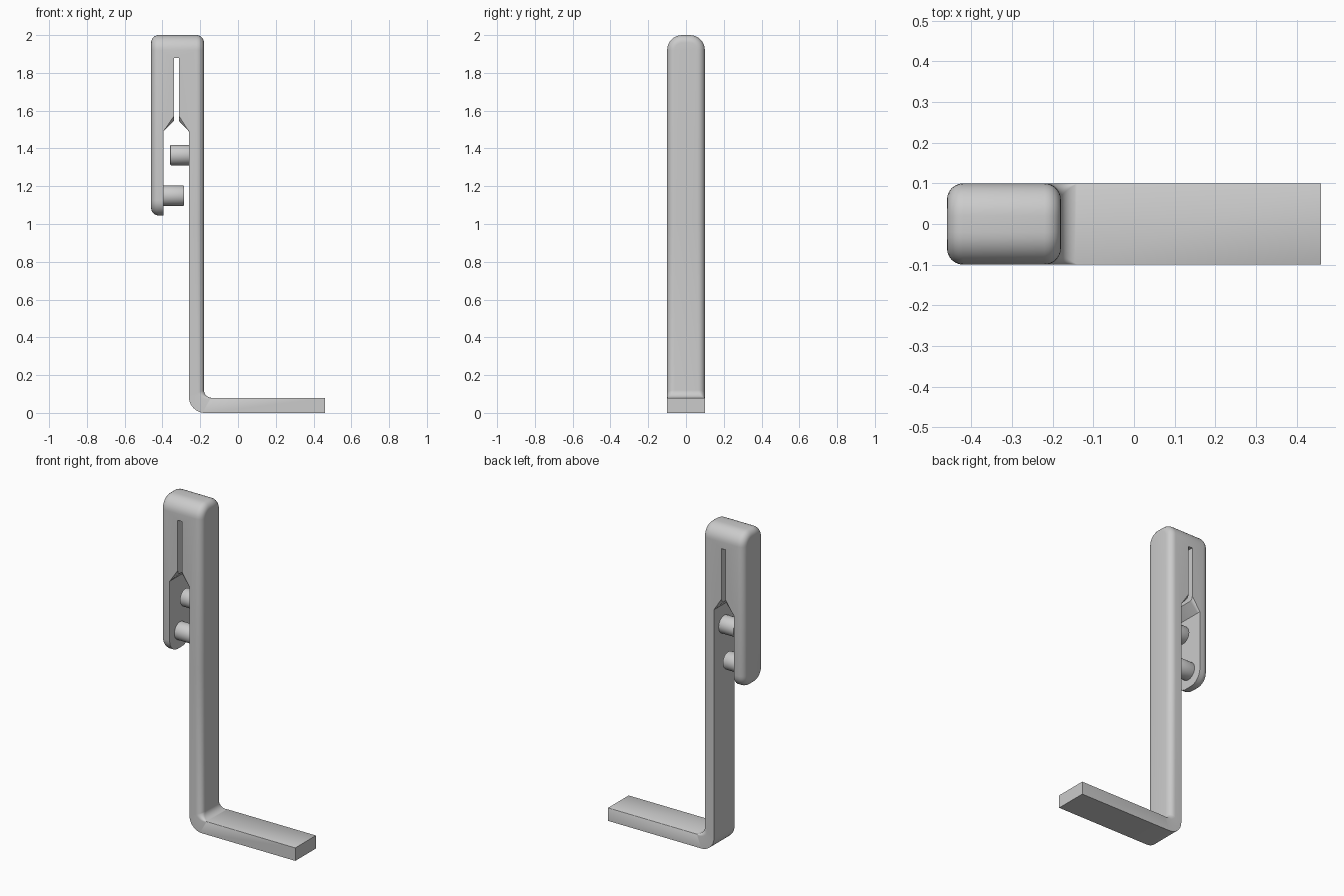
import bpy, bmesh, math
from mathutils import Vector

cube = bpy.data.objects.get("Cube")
if cube:
    bpy.data.objects.remove(cube, do_unlink=True)

grey = bpy.data.materials.new("plain grey")
grey.use_nodes = True
colour = (0.6, 0.6, 0.6, 1)
grey.diffuse_color = colour
grey.node_tree.nodes["Principled BSDF"].inputs["Base Color"].default_value = colour

LEFT, RIGHT = -0.46, -0.18       # outer faces of the clip
JAW, STEM = -0.395, -0.26        # inner faces of the clip
TOP, TIP, JOIN = 2.0, 1.045, 1.0
HALF, ROUND, SEG = 0.1, 0.04, 6  # half depth, edge radius, bevel steps


def finish(bm, name):
    bmesh.ops.recalc_face_normals(bm, faces=bm.faces)
    mesh = bpy.data.meshes.new(name)
    bm.to_mesh(mesh)
    bm.free()
    mesh.materials.append(grey)
    obj = bpy.data.objects.new(name, mesh)
    bpy.context.collection.objects.link(obj)
    bpy.ops.object.select_all(action="DESELECT")
    obj.select_set(True)
    bpy.context.view_layer.objects.active = obj
    bpy.ops.object.shade_smooth_by_angle(angle=math.radians(32))
    return obj


def bevel(bm, test, width, steps):
    edges = [e for e in bm.edges if test(e.verts[0].co, e.verts[1].co)]
    bmesh.ops.bevel(bm, geom=edges, offset=width, segments=steps,
                    profile=0.5, affect="EDGES", clamp_overlap=False)


def near(a, b):
    return abs(a - b) < 1e-4


# Clip outline with the spring slot and flared throat
bm = bmesh.new()
outline = [(LEFT, TIP), (JAW, TIP), (JAW, 1.49), (-0.34, 1.545), (-0.34, 1.88),
           (-0.312, 1.88), (-0.312, 1.545), (STEM, 1.49), (STEM, JOIN),
           (RIGHT, JOIN), (RIGHT, TOP), (LEFT, TOP)]
face = bm.faces.new([bm.verts.new((x, -HALF, z)) for x, z in outline])
new = bmesh.ops.extrude_face_region(bm, geom=[face])["geom"]
bmesh.ops.translate(bm, vec=(0, 2 * HALF, 0),
                    verts=[v for v in new if isinstance(v, bmesh.types.BMVert)])
bmesh.ops.recalc_face_normals(bm, faces=bm.faces)

# Large rounding across the depth at the crown and the jaw tip
bevel(bm, lambda a, b: near(a.z, b.z) and near(a.y, b.y)
      and (near(a.z, TOP) or near(a.z, TIP)), 0.08, 8)
# Softer rounding around both outer faces
bevel(bm, lambda a, b: near(a.x, b.x) and (near(a.x, LEFT) or near(a.x, RIGHT))
      and not (near(a.z, JOIN) and near(b.z, JOIN)), ROUND, SEG)
# Softened throat edges
bevel(bm, lambda a, b: near(a.y, b.y) and near(abs(a.z - b.z), 0.055)
      and near(max(a.z, b.z), 1.545), 0.018, 3)
# Open the lower end of the clip where the stem carries on
end = [f for f in bm.faces if all(near(v.co.z, JOIN) for v in f.verts)]
bmesh.ops.delete(bm, geom=end, context="FACES_ONLY")


def ring(inner, outer, radius):
    """Cross-section of the strip with its two outer corners rounded."""
    along = (outer - inner).normalized()
    thick = (outer - inner).length
    pts = [(0, -HALF)]
    for side in (-1, 1):
        for i in range(SEG + 1):
            t = math.pi / 2 * (i / SEG if side < 0 else 1 - i / SEG)
            pts.append((thick - radius + radius * math.sin(t),
                        side * (HALF - radius + radius * math.cos(t))))
    pts.append((0, HALF))
    return [bm.verts.new(inner + along * d + Vector((0, y, 0))) for d, y in pts]


# Stem, bend and foot lofted as one strip
BEND, THICK = 0.115, 0.08
rings = [ring(Vector((STEM, 0, JOIN)), Vector((RIGHT, 0, JOIN)), ROUND)]
centre = Vector((RIGHT + 0.04, 0, THICK + 0.04))
back = Vector((STEM + 0.085, 0, 0.085))
for i in range(11):
    t = math.pi / 2 * i / 10
    way = Vector((-math.cos(t), 0, -math.sin(t)))
    rings.append(ring(back + way * 0.085, centre + way * 0.04,
                      max(0.0005, ROUND * (1 - i / 10))))
rings.append(ring(Vector((0.46, 0, 0)), Vector((0.46, 0, THICK)), 0.0005))
for a, b in zip(rings, rings[1:]):
    for i in range(len(a)):
        j = (i + 1) % len(a)
        bm.faces.new((a[i], a[j], b[j], b[i]))
bm.faces.new(rings[-1])
bmesh.ops.remove_doubles(bm, verts=bm.verts, dist=0.0003)
finish(bm, "clip_and_bracket")


# Two round pegs facing each other inside the clip
def peg(name, x0, x1, z):
    bm = bmesh.new()
    bmesh.ops.create_cone(bm, cap_ends=True, segments=32, radius1=0.054,
                          radius2=0.054, depth=x1 - x0)
    caps = [e for e in bm.edges if near(e.verts[0].co.z, e.verts[1].co.z)]
    bmesh.ops.bevel(bm, geom=caps, offset=0.006, segments=2, profile=0.5,
                    affect="EDGES")
    obj = finish(bm, name)
    obj.rotation_euler.y = math.pi / 2
    obj.location = ((x0 + x1) / 2, 0, z)


peg("stem_peg", -0.36, STEM + 0.02, 1.365)
peg("jaw_peg", JAW - 0.02, -0.285, 1.15)
